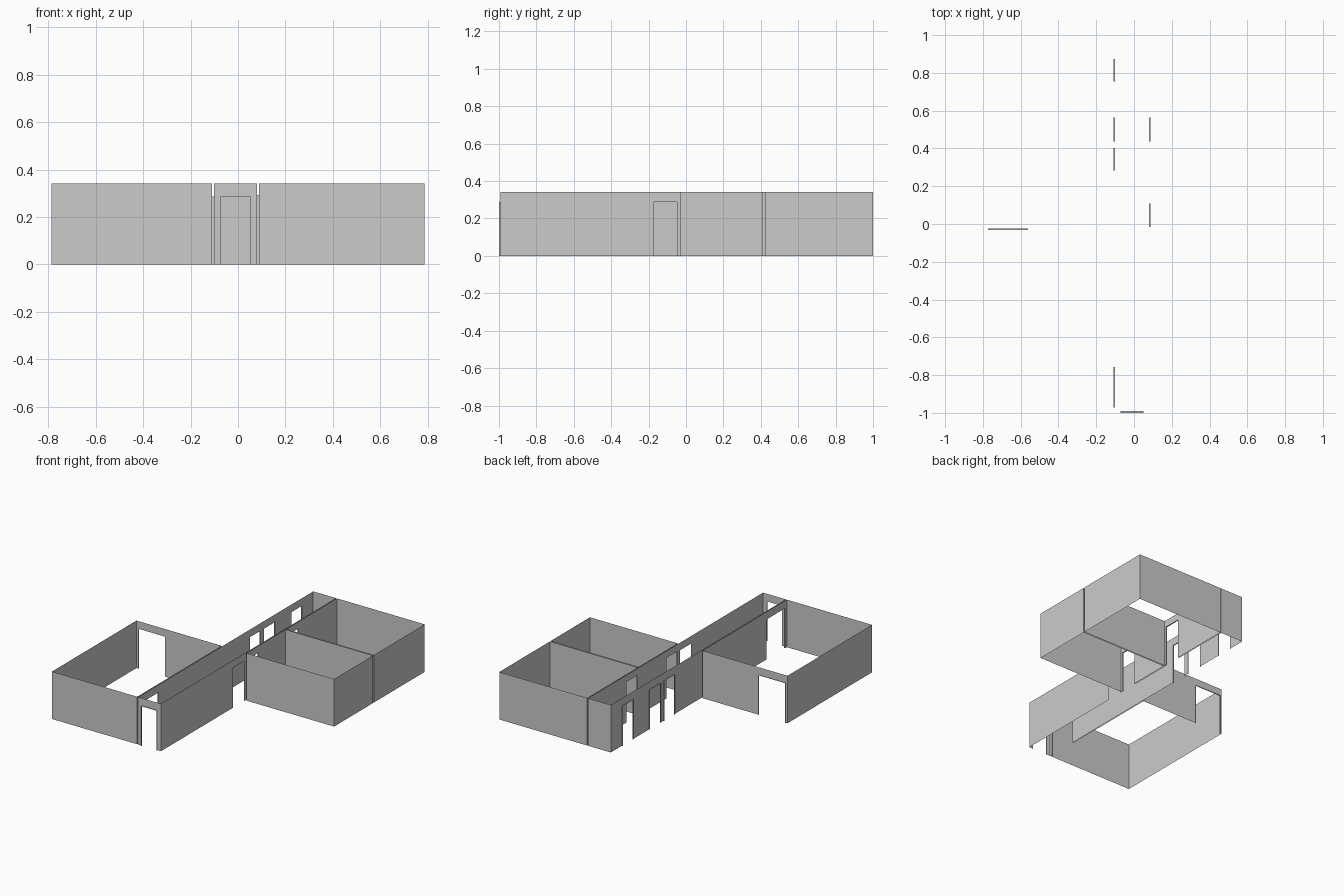
import bpy
import bmesh

if "Cube" in bpy.data.objects:
    bpy.data.objects.remove(bpy.data.objects["Cube"])

H = 0.342        # wall height
D = 0.287        # door height

# wall planes
CL, CR = -0.101, 0.080        # corridor sides
LX, RX = -0.109, 0.088        # room walls facing the corridor
FRONT, BACK = -0.991, 1.0
SIDE = 0.787
MID = -0.031                  # inner end of the left room and front right room

# doors as (start, end, height) along the wall
entry = (-0.071, 0.050, D)
left_room_door = (-0.971, -0.758, D)
yard_doors = [(0.283, 0.402, D), (0.438, 0.564, D), (0.754, 0.874, D)]
exit_door = (-0.170, -0.047, 0.288)
front_right_door = (-0.016, 0.108, 0.292)
back_right_door = (0.438, 0.564, 0.292)
terrace_door = (-0.772, -0.561, D)


def finish(name, bm):
    bmesh.ops.remove_doubles(bm, verts=bm.verts, dist=1e-5)
    mesh = bpy.data.meshes.new(name)
    bm.to_mesh(mesh)
    bm.free()
    obj = bpy.data.objects.new(name, mesh)
    bpy.context.collection.objects.link(obj)


def point(axis, along, across, z):
    return (along, across, z) if axis == 'x' else (across, along, z)


def add_face(bm, pts, flip=False):
    f = bm.faces.new([bm.verts.new(p) for p in pts])
    if flip:
        f.normal_flip()


def add_wall(bm, axis, across, a, b, doors, flip):
    """One sheet whose outline steps around each door."""
    outline = [(a, 0)]
    for s, e, h in sorted(doors):
        outline += [(s, 0), (s, h), (e, h), (e, 0)]
    outline += [(b, 0), (b, H), (a, H)]
    add_face(bm, [point(axis, u, across, z) for u, z in outline], flip)


def room(name, x0, x1, y0, y1, front=(), back=(), left=(), right=()):
    """Open four-sided shell of walls."""
    bm = bmesh.new()
    add_wall(bm, 'x', y0, x0, x1, front, False)
    add_wall(bm, 'x', y1, x0, x1, back, True)
    add_wall(bm, 'y', x0, y0, y1, left, True)
    add_wall(bm, 'y', x1, y0, y1, right, False)
    finish(name, bm)


def lining(name, axis, c0, c1, door):
    """Jambs and head spanning the depth of a doorway."""
    s, e, h = door
    bm = bmesh.new()
    path = [(s, 0), (s, h), (e, h), (e, 0)]
    for (u, z), (v, w) in zip(path, path[1:]):
        add_face(bm, [point(axis, u, c0, z), point(axis, v, c0, w),
                      point(axis, v, c1, w), point(axis, u, c1, z)])
    finish(name, bm)


# Rooms
room("corridor", CL, CR, FRONT, BACK, front=[entry],
     left=[left_room_door] + yard_doors,
     right=[exit_door, front_right_door, back_right_door])
room("left_room", -SIDE, LX, FRONT, MID,
     back=[terrace_door], right=[left_room_door])
room("front_right_room", RX, SIDE, MID, 0.413, left=[front_right_door])
room("back_right_room", RX, SIDE, 0.423, BACK, left=[back_right_door])

# Doorway linings
lining("entry_lining", 'x', -1.0, FRONT, entry)
lining("terrace_lining", 'x', MID, MID + 0.006, terrace_door)
for i, d in enumerate([left_room_door] + yard_doors):
    lining(f"left_door_lining_{i + 1}", 'y', LX, CL, d)
for i, d in enumerate([front_right_door, back_right_door]):
    lining(f"right_door_lining_{i + 1}", 'y', CR, RX, d)
